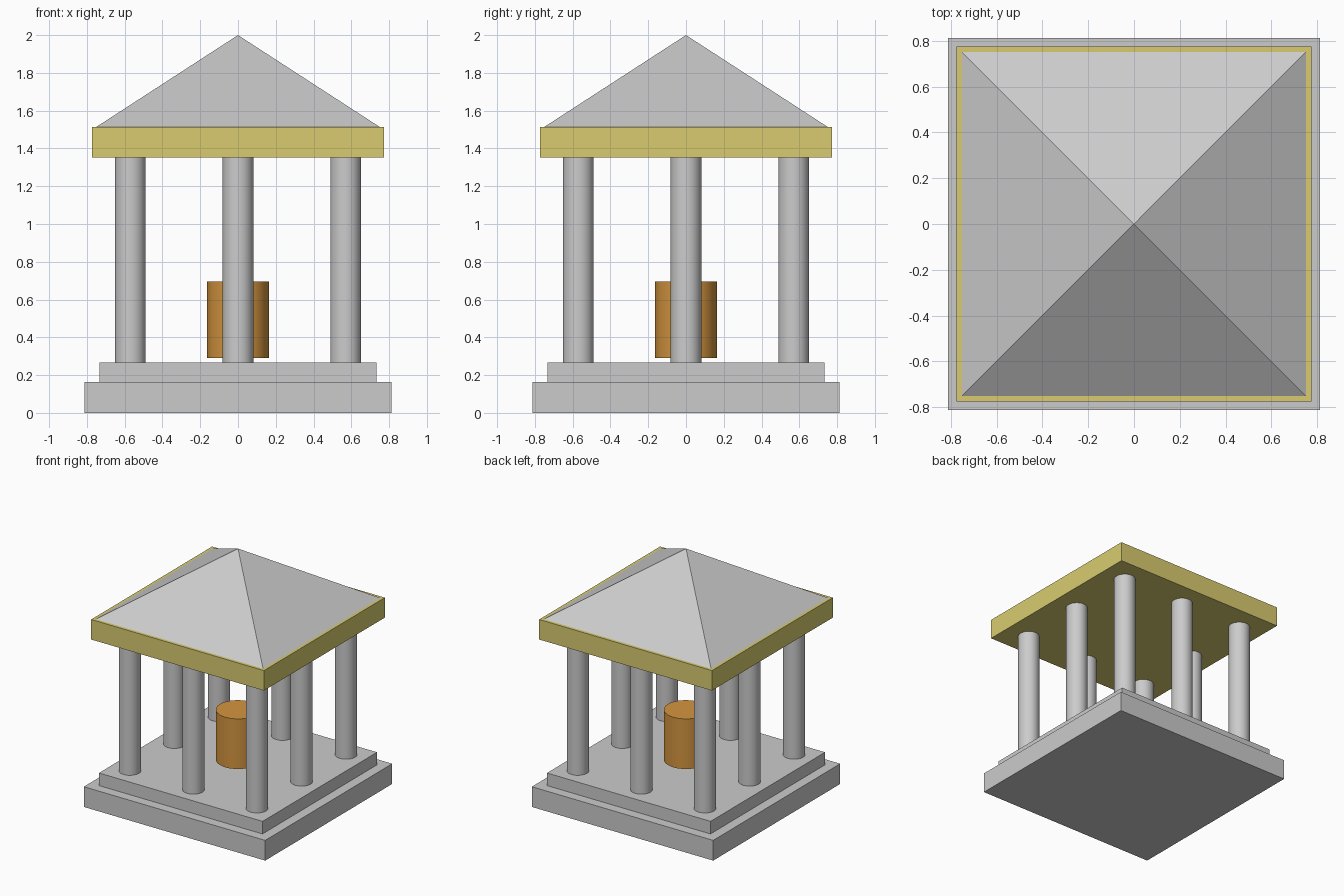
import bpy
import math

if "Cube" in bpy.data.objects:
    bpy.data.objects.remove(bpy.data.objects["Cube"])


def finish(name, mat=None):
    ob = bpy.context.object
    ob.name = name
    if mat:
        ob.data.materials.append(mat)
    return ob


def material(name, color):
    m = bpy.data.materials.new(name)
    m.diffuse_color = color
    m.use_nodes = True
    m.node_tree.nodes["Principled BSDF"].inputs["Base Color"].default_value = m.diffuse_color
    return m


def slab(name, half, z0, z1, mat=None):
    bpy.ops.mesh.primitive_cube_add(size=1, location=(0, 0, (z0 + z1) / 2))
    ob = finish(name, mat)
    ob.scale = (2 * half, 2 * half, z1 - z0)
    bpy.ops.object.transform_apply(location=False, rotation=False, scale=True)


def post(name, x, y, r, z0, z1, mat=None):
    bpy.ops.mesh.primitive_cylinder_add(
        vertices=32, radius=r, depth=z1 - z0, location=(x, y, (z0 + z1) / 2))
    finish(name, mat)
    bpy.ops.object.shade_smooth_by_angle(angle=math.radians(30))


gold = material("gold", (0.69, 0.60, 0.16, 1))
orange = material("orange", (0.66, 0.30, 0.05, 1))

STEP_TOP, BEAM_BOTTOM, BEAM_TOP = 0.266, 1.352, 1.514

# Stepped base
slab("base_lower_step", 0.813, 0, 0.164)
slab("base_upper_step", 0.733, 0.164, STEP_TOP)

# Eight columns around the edge
for i in (-1, 0, 1):
    for j in (-1, 0, 1):
        if i or j:
            post("column", 0.57 * i, 0.57 * j, 0.0815, STEP_TOP, BEAM_BOTTOM)

# Central drum, raised just above the floor
post("central_drum", 0, 0, 0.163, 0.29, 0.696, orange)

# Beam slab under the roof
slab("roof_beam", 0.774, BEAM_BOTTOM, BEAM_TOP, gold)

# Pyramid roof
bpy.ops.mesh.primitive_cone_add(
    vertices=4, radius1=0.75 * math.sqrt(2), radius2=0, depth=2 - BEAM_TOP,
    location=(0, 0, (2 + BEAM_TOP) / 2), rotation=(0, 0, math.pi / 4))
finish("pyramid_roof")
